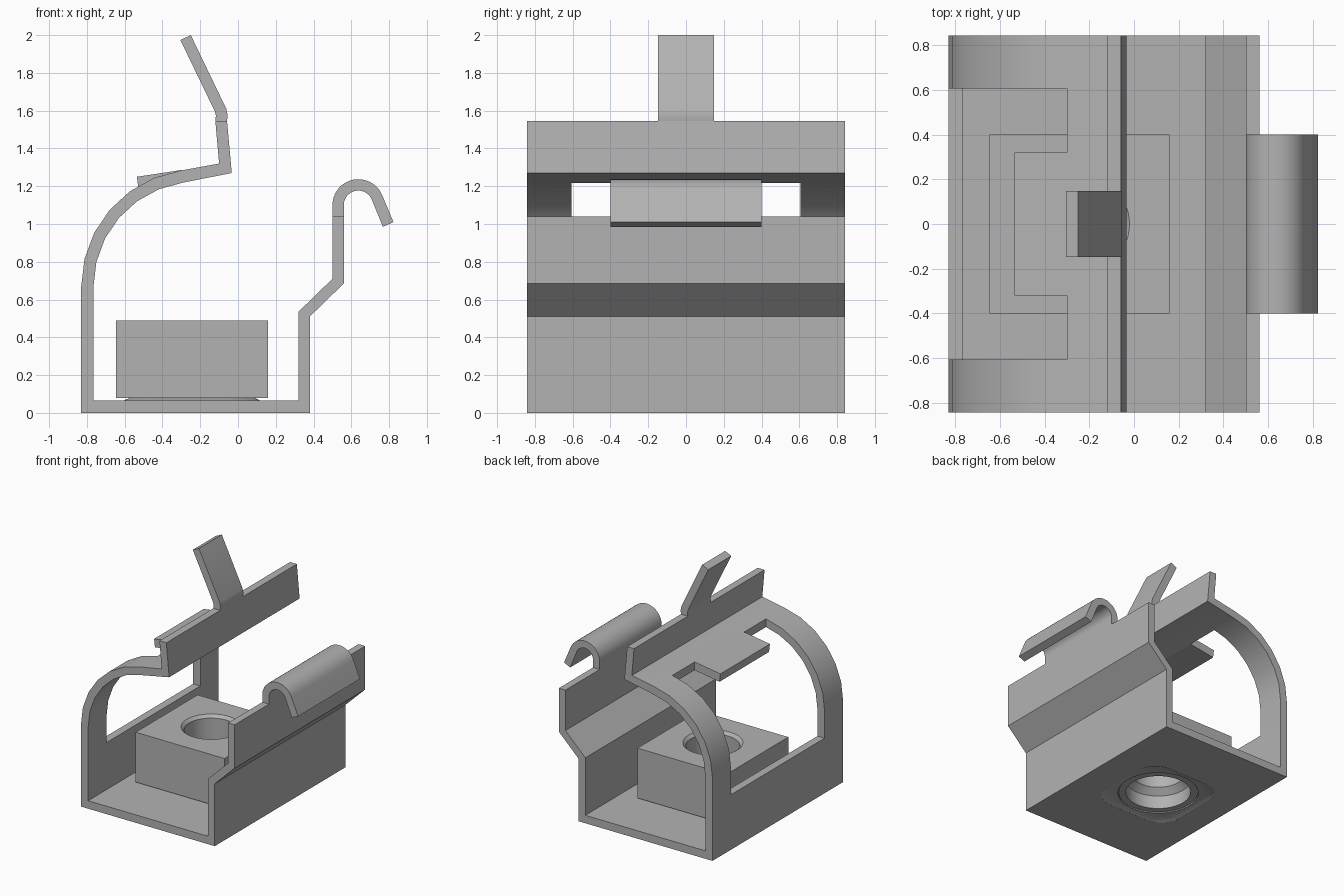
import bpy, bmesh, math

if "Cube" in bpy.data.objects:
    bpy.data.objects.remove(bpy.data.objects["Cube"], do_unlink=True)

steel = bpy.data.materials.new("steel_grey")
steel.use_nodes = True
GREY = (0.45, 0.45, 0.45, 1)
steel.diffuse_color = GREY
steel.node_tree.nodes["Principled BSDF"].inputs["Base Color"].default_value = GREY

DEPTH = 0.843          # half depth of the clip
NUT_X = -0.243         # centre of the nut and its hole


def finish(name, bm):
    bmesh.ops.recalc_face_normals(bm, faces=bm.faces)
    mesh = bpy.data.meshes.new(name)
    bm.to_mesh(mesh)
    bm.free()
    mesh.materials.append(steel)
    obj = bpy.data.objects.new(name, mesh)
    bpy.context.collection.objects.link(obj)
    return obj


def prism(name, outline, half):
    """Extrude an (x, z) outline along y, from -half to half."""
    bm = bmesh.new()
    face = bm.faces.new([bm.verts.new((x, -half, z)) for x, z in outline])
    grown = bmesh.ops.extrude_face_region(bm, geom=[face])["geom"]
    verts = [g for g in grown if isinstance(g, bmesh.types.BMVert)]
    bmesh.ops.translate(bm, verts=verts, vec=(0, 2 * half, 0))
    return finish(name, bm)


def loft(name, levels, steps=10):
    """Stack rounded squares (half size, corner radius, z); equal values give a circle."""
    bm = bmesh.new()
    rings = []
    for half, radius, z in levels:
        ring = []
        for k in range(4 * steps):
            a = (k + 0.5) / steps * math.pi / 2
            sx, sy = math.copysign(1, math.cos(a)), math.copysign(1, math.sin(a))
            off = half - radius
            ring.append(bm.verts.new((NUT_X + sx * off + radius * math.cos(a),
                                      sy * off + radius * math.sin(a), z)))
        rings.append(ring)
    n = 4 * steps
    for low, high in zip(rings, rings[1:]):
        for k in range(n):
            bm.faces.new((low[k], low[(k + 1) % n], high[(k + 1) % n], high[k]))
    bm.faces.new(rings[0])
    bm.faces.new(rings[-1])
    return finish(name, bm)


def combine(obj, tool, operation):
    mod = obj.modifiers.new(operation, "BOOLEAN")
    mod.operation, mod.object, mod.solver = operation, tool, "EXACT"
    bpy.context.view_layer.objects.active = obj
    bpy.ops.object.modifier_apply(modifier=mod.name)
    bpy.data.objects.remove(tool, do_unlink=True)


def arc(cx, cz, r, start, end, n):
    return [(cx + r * math.cos(math.radians(start + (end - start) * i / n)),
             cz + r * math.sin(math.radians(start + (end - start) * i / n)))
            for i in range(n + 1)]


# Folded clip: one strip running from the right wall, under the nut and over the arch
outer = [(0.56, 1.04), (0.56, 0.685), (0.38, 0.51), (0.38, 0), (-0.83, 0)]
outer += arc(-0.21, 0.67, 0.62, 180, 98.5, 6)
outer += [(-0.10, 1.32), (-0.12, 1.545)]
inner = [(0.50, 1.04), (0.50, 0.71), (0.32, 0.535), (0.32, 0.065), (-0.765, 0.065)]
inner += arc(-0.21, 0.67, 0.555, 180, 98.5, 6)
inner += [(-0.033, 1.27), (-0.058, 1.545)]
clip = prism("folded_clip", outer + inner[::-1], DEPTH)

# Window through the arch
window = prism("window_cutter", [(-1, 0.45), (-0.3, 0.45), (-0.3, 1.5), (-1, 1.5)], 0.605)
combine(clip, window, "DIFFERENCE")

# Pressed seat in the floor, hollow below, with a round hole
combine(clip, loft("seat", [(0.36, 0.18, 0.03), (0.36, 0.18, 0.066), (0.33, 0.16, 0.08)]), "UNION")
combine(clip, loft("recess", [(0.36, 0.18, -0.02), (0.36, 0.18, 0.001), (0.33, 0.16, 0.014)]),
        "DIFFERENCE")
combine(clip, loft("floor_hole", [(0.31, 0.31, -0.1), (0.31, 0.31, 0.2)]), "DIFFERENCE")

# Nut block with a collar and a stepped bore
w = 0.402
nut = prism("nut_block", [(NUT_X - w, 0.08), (NUT_X + w, 0.08),
                          (NUT_X + w, 0.488), (NUT_X - w, 0.488)], 0.4)
combine(nut, loft("collar", [(0.305, 0.305, 0.02), (0.305, 0.305, 0.2)]), "UNION")
bore = [(0.25, -0.1), (0.25, 0.13), (0.2, 0.18), (0.2, 0.465), (0.223, 0.488), (0.233, 0.498)]
combine(nut, loft("bore", [(r, r, z) for r, z in bore]), "DIFFERENCE")

# Tongue continuing the sloped top into the window
tongue = prism("window_tongue", [(-0.298, 1.286), (-0.535, 1.25), (-0.527, 1.183),
                                 (-0.298, 1.219)], 0.32)

# Bent release lever on the upright flange
lever = prism("release_lever", [(-0.058, 1.545), (-0.055, 1.575), (-0.062, 1.61), (-0.25, 2.0),
                                (-0.305, 1.974), (-0.122, 1.595), (-0.117, 1.575),
                                (-0.12, 1.545)], 0.148)

# Curled hook on the right wall
hook_outline = [(0.50, 1.04)] + arc(0.637, 1.1, 0.137, 180, 22, 16) + [(0.823, 1.01)]
hook_outline += [(0.767, 0.985)] + arc(0.637, 1.1, 0.077, 22, 180, 16) + [(0.56, 1.04)]
hook = prism("curled_hook", hook_outline, 0.4)

# Smooth shading that keeps the folds crisp
bpy.ops.object.select_all(action="DESELECT")
for obj in (clip, nut, tongue, lever, hook):
    obj.select_set(True)
bpy.context.view_layer.objects.active = clip
bpy.ops.object.shade_smooth_by_angle(angle=math.radians(30))
